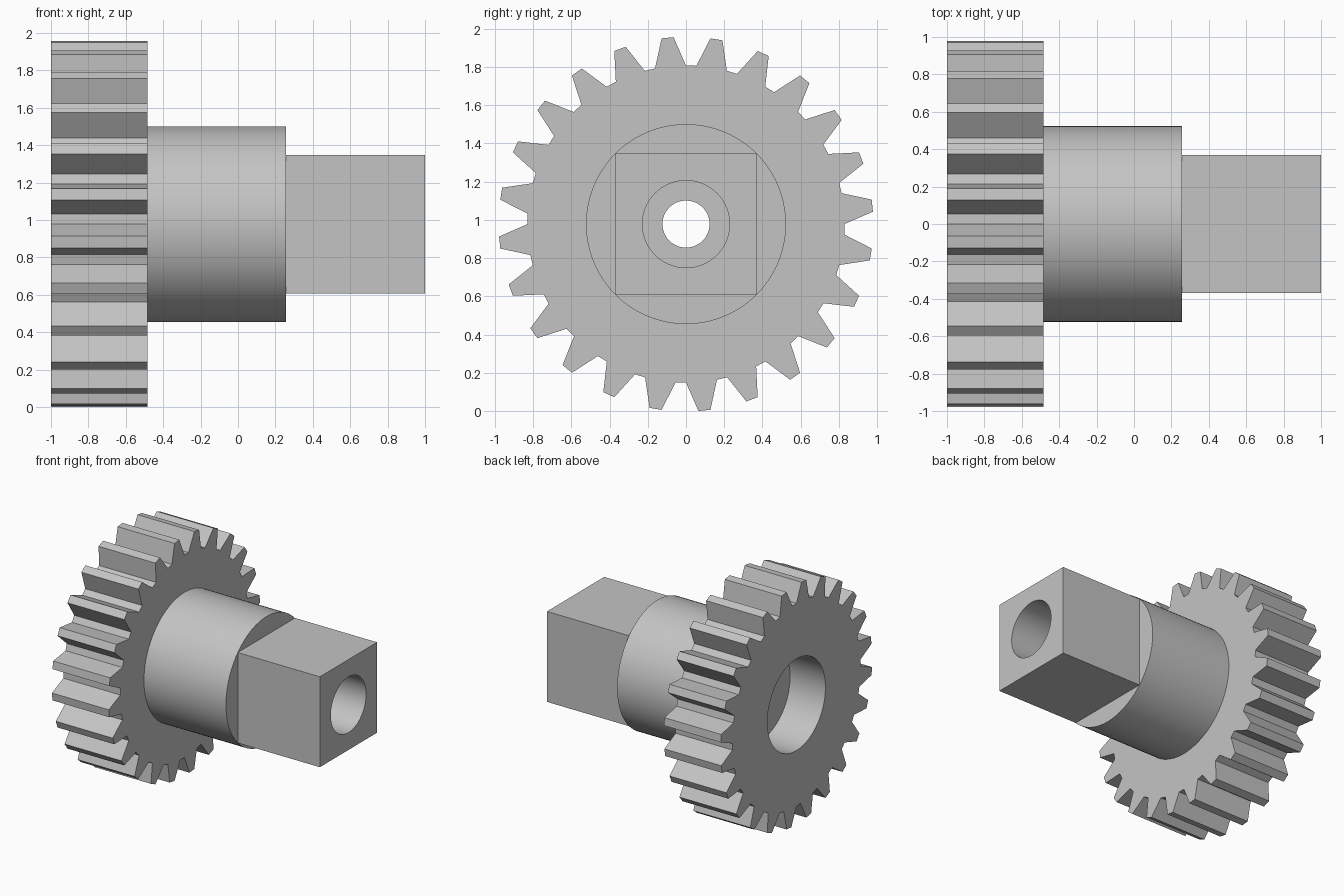
import bpy
import bmesh
from math import sin, cos, pi, radians

cube = bpy.data.objects.get("Cube")
if cube:
    bpy.data.objects.remove(cube, do_unlink=True)

AXIS_Z = 0.978

# One plain grey for the whole part
grey = bpy.data.materials.new("plain grey")
grey.use_nodes = True
colour = (0.55, 0.55, 0.55, 1)
grey.diffuse_color = colour
grey.node_tree.nodes["Principled BSDF"].inputs["Base Color"].default_value = colour


def polar(radius, angle):
    return radius * cos(angle), radius * sin(angle)


def circle(radius, sides=96):
    return [polar(radius, 2 * pi * i / sides) for i in range(sides)]


def prism(name, outline, x0, x1):
    """Extrude a (y, z) outline around the shaft axis from x0 to x1."""
    bm = bmesh.new()
    base = bm.faces.new([bm.verts.new((x0, y, z + AXIS_Z)) for y, z in outline])
    top = bmesh.ops.extrude_face_region(bm, geom=[base], use_keep_orig=True)
    moved = [v for v in top["geom"] if isinstance(v, bmesh.types.BMVert)]
    bmesh.ops.translate(bm, verts=moved, vec=(x1 - x0, 0, 0))
    bmesh.ops.recalc_face_normals(bm, faces=bm.faces)
    mesh = bpy.data.meshes.new(name)
    bm.to_mesh(mesh)
    bm.free()
    mesh.materials.append(grey)
    obj = bpy.data.objects.new(name, mesh)
    bpy.context.collection.objects.link(obj)
    return obj


def bore(obj, radius, x0, x1):
    """Cut a round hole along the shaft axis."""
    cutter = prism("bore_cutter", circle(radius), x0, x1)
    cutter.hide_render = True
    mod = obj.modifiers.new("bore", "BOOLEAN")
    mod.operation = "DIFFERENCE"
    mod.solver = "EXACT"
    mod.object = cutter
    bpy.context.view_layer.objects.active = obj
    bpy.ops.object.modifier_apply(modifier=mod.name)
    bpy.data.objects.remove(cutter, do_unlink=True)


# Gear outline: straight-sided teeth with flat tips and flat gaps
TEETH = 24
tooth = []
for i in range(TEETH):
    mid = radians(5.65) + 2 * pi * i / TEETH
    for radius, offset in ((0.83, -5.6), (0.98, -1.85), (0.98, 1.85), (0.83, 5.6)):
        tooth.append(polar(radius, mid + radians(offset)))

# Gear with a wide counterbore at its outer face
gear = prism("gear_wheel", tooth, -1, -0.485)
bore(gear, 0.375, -1.1, -0.68)
bore(gear, 0.123, -0.8, -0.4)

# Round collar
collar = prism("round_collar", circle(0.523), -0.485, 0.257)
bore(collar, 0.123, -0.6, 0.4)

# Square drive end with a larger socket hole
h = 0.37
drive = prism("square_drive", [(-h, -h), (h, -h), (h, h), (-h, h)], 0.257, 1)
bore(drive, 0.228, 0.1, 1.1)

# Smooth round walls, keep hard edges
bpy.ops.object.select_all(action="DESELECT")
for obj in (gear, collar, drive):
    obj.select_set(True)
bpy.context.view_layer.objects.active = gear
bpy.ops.object.shade_smooth_by_angle(angle=radians(15))
